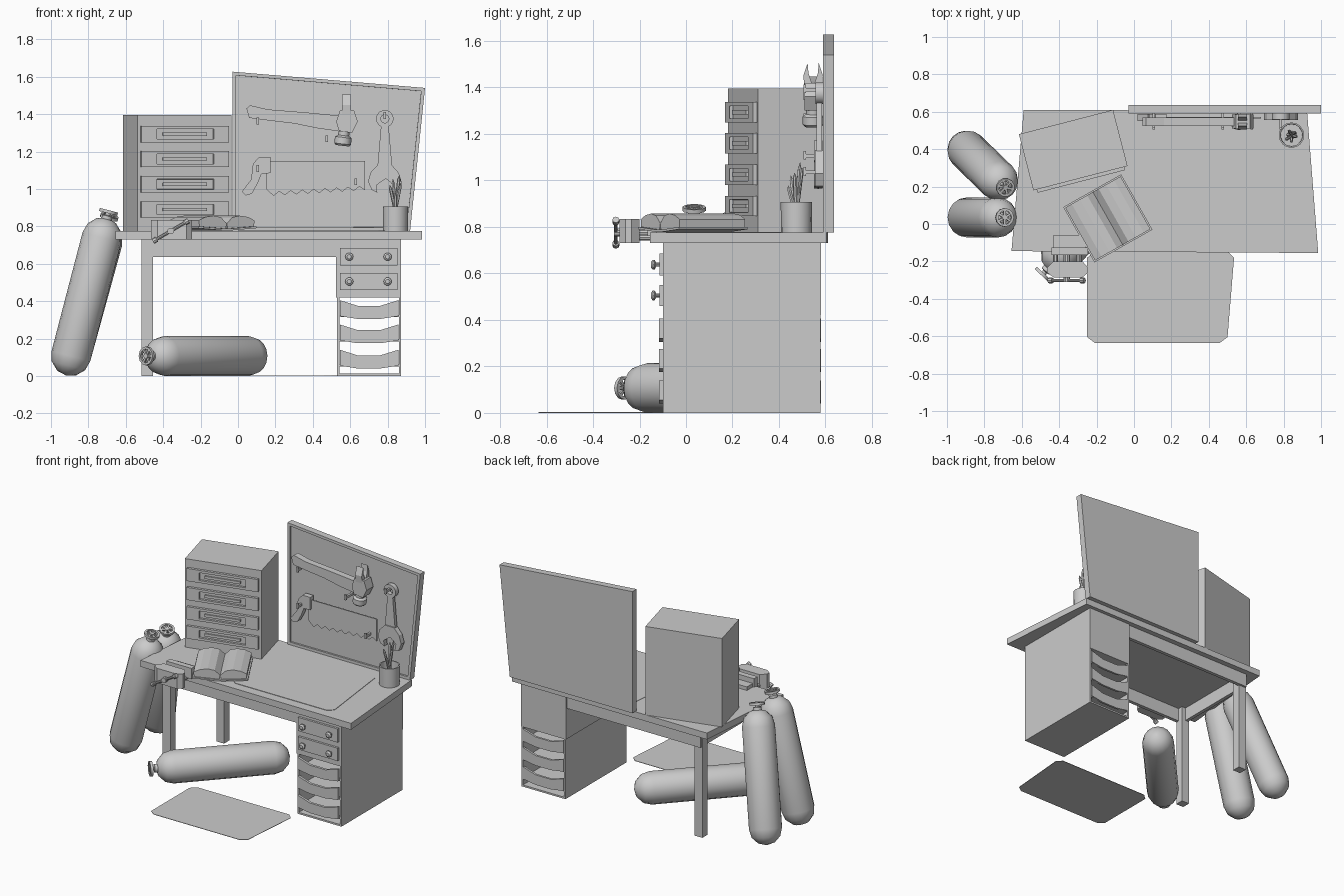
import bpy, bmesh, math
from mathutils import Vector, Matrix

if "Cube" in bpy.data.objects:
    bpy.data.objects.remove(bpy.data.objects["Cube"])

I = Matrix.Identity(4)


def finish(name, bm, m=I, smooth=False):
    bm.transform(m)
    bmesh.ops.recalc_face_normals(bm, faces=bm.faces)
    me = bpy.data.meshes.new(name)
    bm.to_mesh(me)
    bm.free()
    ob = bpy.data.objects.new(name, me)
    bpy.context.collection.objects.link(ob)
    if smooth:
        bpy.ops.object.select_all(action='DESELECT')
        ob.select_set(True)
        bpy.context.view_layer.objects.active = ob
        bpy.ops.object.shade_smooth_by_angle(angle=math.radians(35))
    return ob


def prism(name, pts, a, b, axis='y', m=I, inset=None):
    """Extrude a 2D outline from a to b; optionally sink a panel in face a."""
    put = {'x': lambda p, h: (h, p[0], p[1]), 'y': lambda p, h: (p[0], h, p[1]),
           'z': lambda p, h: (p[0], p[1], h)}[axis]
    bm = bmesh.new()
    f1 = bm.faces.new([bm.verts.new(put(p, a)) for p in pts])
    f2 = bm.faces.new([bm.verts.new(put(p, b)) for p in reversed(pts)])
    r = list(reversed(f2.verts))
    for i, v in enumerate(f1.verts):
        j = (i + 1) % len(pts)
        bm.faces.new((v, r[i], r[j], f1.verts[j]))
    bmesh.ops.recalc_face_normals(bm, faces=bm.faces)
    if inset:
        border, depth, sx = inset
        bmesh.ops.inset_region(bm, faces=[f1], thickness=border)
        for v in f1.verts:
            v.co.x *= sx
        bmesh.ops.inset_region(bm, faces=[f1], thickness=0.0005, depth=-depth)
    return finish(name, bm, m)


def box(name, x0, x1, y0, y1, z0, z1, m=I, inset=None):
    return prism(name, [(x0, z0), (x1, z0), (x1, z1), (x0, z1)], y0, y1, 'y', m, inset)


def lathe(name, prof, p, d, n=16, closed=False):
    """Revolve (radius, height) pairs around direction d starting at p."""
    bm = bmesh.new()
    rings = [[bm.verts.new((r * math.cos(t), r * math.sin(t), h))
              for t in (2 * math.pi * k / n for k in range(n))] for r, h in prof]
    for a, b in zip(rings, rings[1:] + (rings[:1] if closed else [])):
        for k in range(n):
            j = (k + 1) % n
            bm.faces.new((a[k], a[j], b[j], b[k]))
    if not closed:
        bm.faces.new(rings[0])
        bm.faces.new(rings[-1])
    return finish(name, bm, aim(p, d), True)


def aim(p, d):
    return Matrix.Translation(p) @ Vector(d).to_track_quat('Z', 'Y').to_matrix().to_4x4()


def rod(name, p, q, r, n=8, r2=None):
    d = Vector(q) - Vector(p)
    return lathe(name, [(r, 0), (r if r2 is None else r2, d.length)], p, d, n)


# Desk top, apron frame, legs and mats
prism("desk_top", [(-.655, -.145), (.985, -.155), (.925, .605), (-.59, .61)], .73, .775, 'z')
box("apron_front", -.49, .53, -.10, -.075, .635, .73)
box("apron_back", -.49, .53, .545, .57, .635, .73)
box("apron_left", -.51, -.485, -.10, .57, .635, .73)
for n, y in (("front", -.07), ("back", .525)):
    box(n + "_leg", -.515, -.455, y - .03, y + .03, 0, .73)
prism("desk_mat", [(0, -.05), (.035, -.085), (.75, -.085), (.785, -.05), (.72, .49),
                   (.68, .53), (.09, .53), (.05, .49)], .775, .778, 'z')
prism("floor_mat", [(-.25, -.605), (-.21, -.635), (.46, -.635), (.5, -.605), (.535, -.18),
                    (.5, -.145), (-.21, -.145), (-.25, -.18)], 0, .003, 'z')

# Drawer pedestal
box("pedestal_upper", .525, .872, -.1, .58, .42, .73)
for n, z0, z1 in (("upper", .59, .685), ("lower", .46, .55)):
    box(n + "_drawer", .545, .852, -.115, -.1, z0, z1)
    for x in (.595, .8):
        lathe(n + "_drawer_knob", [(.009, 0), (.009, .015), (.022, .022), (.022, .03), (.012, .038)],
              (x, -.113, (z0 + z1) / 2), (0, -1, 0), 10)
box("pedestal_left_wall", .53, .542, -.1, .578, 0, .42)
box("pedestal_right_wall", .86, .872, -.1, .578, 0, .42)
box("pedestal_floor", .542, .86, -.1, .578, 0, .012)
for z in (.305, .175, .04):
    box("tray_base", .542, .86, -.1, .575, z + .01, z + .022)
    end = [(.545, z + .015), (.64, z), (.76, z), (.857, z + .015), (.857, z + .1),
           (.76, z + .07), (.64, z + .07), (.545, z + .1)]
    prism("tray_front", end, -.117, -.1)
    prism("tray_back", end, .565, .58)

# Chest of small drawers on the desk
C = Matrix.Translation((-.325, .395, 0)) @ Matrix.Rotation(math.radians(14.5), 4, 'Z')
box("drawer_chest", -.26, .26, -.155, .155, .775, 1.395, C)
for z in (.89, 1.025, 1.16, 1.293):
    box("chest_drawer", -.242, .242, -.173, -.15, z - .044, z + .044, C, (.024, .015, .7))
    box("chest_handle", -.12, .12, -.173, -.164, z - .009, z + .009, C)
    for x in (-.115, .115):
        box("chest_handle_post", x - .006, x + .006, -.166, -.154, z - .008, z + .008, C)

# Tool board
prism("tool_board", [(-.03, .775), (.92, .775), (1.0, 1.54), (-.03, 1.627)], .59, .637,
      inset=(.027, .012, 1))
for x, z in ((.105, 1.36), (.475, 1.265), (.105, 1.105), (.63, 1.035), (.785, 1.39)):
    box("peg", x - .007, x + .007, .51, .605, z - .008, z + .008)
    box("peg_tip", x - .007, x + .007, .505, .517, z - .015, z + .022)

# Hammer
prism("hammer_handle", [(.045, 1.43), (.065, 1.447), (.16, 1.425), (.35, 1.41), (.56, 1.39),
                        (.56, 1.305), (.42, 1.325), (.3, 1.35), (.17, 1.365), (.06, 1.38)], .525, .57)
prism("hammer_head", [(.54, 1.31), (.61, 1.30), (.64, 1.36), (.62, 1.42), (.545, 1.42), (.525, 1.36)],
      .51, .585)
lathe("hammer_face", [(.03, 0), (.03, .045), (.045, .055), (.045, .09), (.035, .1)],
      (.57, .547, 1.33), (-.12, 0, -1), 12)
for s in (-1, 1):
    prism("hammer_claw", [(.547 + s * a, z) for a, z in
                          ((0, 1.4), (.038, 1.4), (.042, 1.45), (.024, 1.505), (.02, 1.46))],
          .555, .605, 'x')

# Wrench
lathe("wrench_ring", [(.022, 0), (.047, 0), (.047, .032), (.022, .032)], (.785, .59, 1.375),
      (0, -1, 0), 14, True)
prism("wrench_handle", [(.765, 1.34), (.805, 1.34), (.825, 1.11), (.745, 1.11)], .562, .586)
prism("wrench_jaw", [(.75, 1.13), (.82, 1.13), (.86, 1.085), (.877, 1.03), (.855, .975), (.825, .97),
                     (.835, 1.02), (.79, 1.055), (.74, 1.02), (.745, .98), (.715, .995), (.695, 1.04),
                     (.71, 1.09)], .555, .59)

# Saw
teeth = [(.19 + .49 * i / 16, .963 + .03 * i / 16 + .022 * (i % 2)) for i in range(17)]
prism("saw_blade", [(.68, 1.148), (.15, 1.148), (.15, 1.0)] + teeth, .565, .573)
prism("saw_handle", [(.175, 1.172), (.115, 1.172), (.08, 1.135), (.07, 1.05), (.02, .985),
                     (.04, .965), (.075, .975), (.105, 1.03), (.125, 1.08), (.175, 1.085)], .55, .588)

# Open book
B = Matrix.Translation((-.14, .03, 0)) @ Matrix.Rotation(math.radians(29.5), 4, 'Z')
prism("book_cover", [(-.178, .79), (-.02, .778), (.02, .778), (.178, .79), (.178, .8), (.02, .788),
                     (-.02, .788), (-.178, .8)], -.17, .17, 'y', B)
half = [(.006, .788), (.168, .8), (.17, .832), (.13, .85), (.08, .857), (.035, .848), (0, .815)]
for n, s in (("left", -1), ("right", 1)):
    prism(n + "_pages", [(s * x, z) for x, z in half], -.162, .162, 'y', B)

# Pencil cup with hollow rim
lathe("pencil_cup", [(.066, 0), (.068, .132), (.06, .132), (.058, .015)], (.842, .475, .775), (0, 0, 1), 16)
for dx, dy, h in ((-.065, -.03, .21), (-.03, .03, .24), (.0, -.045, .17), (.045, .02, .26), (.06, -.01, .22)):
    a = Vector((.842 - dx * .3, .475 - dy * .3, .79))
    d = Vector((dx * .7, dy, h))
    rod("pencil", a, a + d, .009, 6)
    rod("pencil_tip", a + d, a + d * 1.1, .009, 6, .001)

# Gas cylinders with hand wheels
L, R = .655, .107
arc = [math.radians(t) for t in (-88, -60, -30, 0)]
prof = [(R * math.cos(t), R * math.sin(t)) for t in arc]
prof += [(R * math.cos(t), L + R * math.sin(t)) for t in (0, math.pi / 6, math.pi / 3)]
prof += [(.028, L + .1), (.028, L + .118), (.014, L + .122), (.014, L + .15)]
for n, p, q in (("leaning_left", (-.893, .035, .107), (-.728, .035, .74)),
                ("leaning_back", (-.893, .395, .107), (-.725, .232, .717)),
                ("lying", (.053, .315, .107), (-.392, -.165, .107))):
    p, d = Vector(p), (Vector(q) - Vector(p)).normalized()
    lathe(n + "_gas_cylinder", prof, p, d, 16)
    lathe(n + "_wheel", [(.037, L + .133), (.05, L + .133), (.05, L + .15), (.037, L + .15)], p, d, 12, True)
    for k in range(3):
        m = aim(p, d) @ Matrix.Rotation(k * math.pi / 3, 4, 'Z')
        box(n + "_wheel_spoke", -.042, .042, -.006, .006, L + .136, L + .147, m)

# Bench vise on the front edge
box("vise_base", -.43, -.26, -.16, -.06, .775, .8)
box("vise_fixed_jaw", -.44, -.245, -.165, -.125, .76, .835)
prism("vise_moving_jaw", [(-.465, -.235), (-.43, -.2), (-.275, -.2), (-.245, -.235), (-.245, -.26),
                          (-.275, -.285), (-.43, -.285), (-.465, -.26)], .73, .833, 'z')
for x in (-.42, -.295):
    rod("vise_guide", (x, -.21, .755), (x, -.15, .755), .014, 10)
rod("vise_screw", (-.36, -.31, .775), (-.36, -.14, .775), .018, 10)
ends = [Vector((-.36 + s * .085, -.302, .775 + s * .05)) for s in (-1, 1)]
rod("vise_handle", ends[0], ends[1], .008, 8)
for e in ends:
    rod("vise_handle_knob", e - Vector((.01, 0, .006)), e + Vector((.01, 0, .006)), .015, 8)
